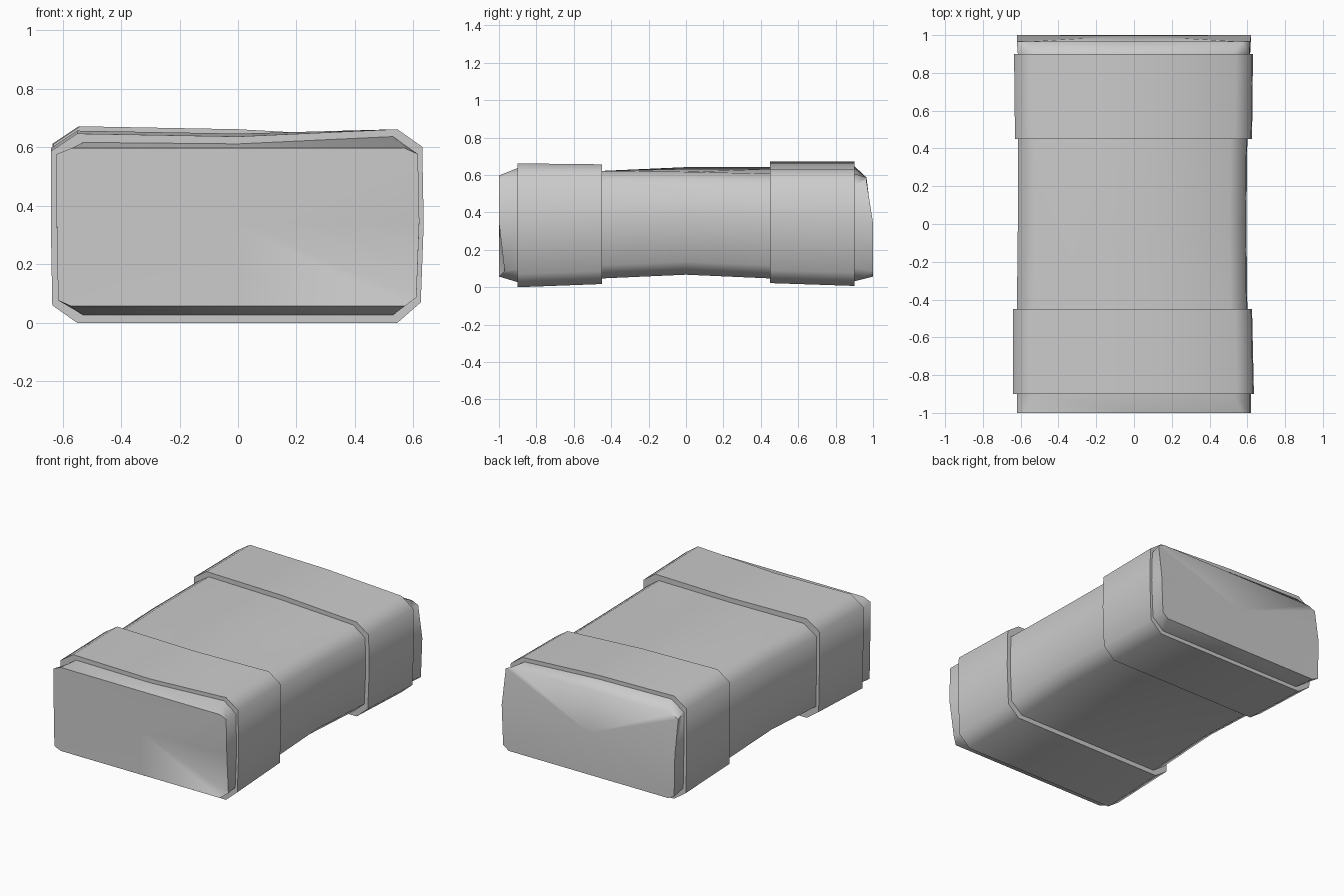
import bpy, bmesh

if "Cube" in bpy.data.objects:
    bpy.data.objects.remove(bpy.data.objects["Cube"])


def section(y, tops, zb, xl, xr, bulge=0.01, ch=0.09, cv=0.06):
    """Chamfered rectangle in the xz plane; tops = left, middle, right height."""
    tl, tm, tr = tops
    zm = (zb + tm) / 2 + 0.02
    pts = [(xl + ch, zb), (0, zb), (xr - ch, zb), (xr - bulge, zb + cv + 0.01),
           (xr, zm), (xr - 0.005, tr - cv), (xr - ch, tr), (0, tm), (xl + ch, tl),
           (xl, tl - cv), (xl, zm), (xl + 0.005, zb + cv)]
    return [(x, y, z) for x, z in pts]


def loft(name, rings, capped=False, closed=False):
    bm = bmesh.new()
    loops = [[bm.verts.new(p) for p in r] for r in rings]
    pairs = list(zip(loops, loops[1:]))
    if closed:
        pairs.append((loops[-1], loops[0]))
    for a, b in pairs:
        n = len(a)
        for i in range(n):
            j = (i + 1) % n
            bm.faces.new((a[i], a[j], b[j], b[i]))
    if capped:
        # fan the end faces around their centres
        for loop in (loops[0], loops[-1]):
            n = len(loop)
            c = bm.verts.new([sum(v.co[k] for v in loop) / n for k in range(3)])
            c.co.y = (1 if c.co.y > 0 else -1) * 0.998
            for i in range(n):
                bm.faces.new((loop[i], loop[(i + 1) % n], c))
    bmesh.ops.recalc_face_normals(bm, faces=bm.faces)
    me = bpy.data.meshes.new(name)
    bm.to_mesh(me)
    bm.free()
    ob = bpy.data.objects.new(name, me)
    bpy.context.collection.objects.link(ob)
    bpy.ops.object.select_all(action='DESELECT')
    ob.select_set(True)
    bpy.context.view_layer.objects.active = ob
    bpy.ops.object.shade_smooth_by_angle(angle=1.06)
    return ob


# Block with slightly waisted middle and softened ends
front_end = section(-1.0, (0.60, 0.60, 0.60), 0.06, -0.62, 0.62, ch=0.05, cv=0.02)
x, y, z = front_end[3]
front_end[3] = (x, -0.97, z)
back_end = section(1.0, (0.59, 0.59, 0.59), 0.06, -0.62, 0.62, ch=0.05, cv=0.02)
for i in (5, 6, 7, 8, 9):
    x, y, z = back_end[i]
    back_end[i] = (x, 0.965, z)
block_rings = [
    front_end,
    section(-0.9, (0.62, 0.615, 0.64), 0.03, -0.62, 0.62),
    section(-0.45, (0.625, 0.62, 0.625), 0.05, -0.62, 0.60),
    section(0.0, (0.645, 0.635, 0.62), 0.07, -0.615, 0.595),
    section(0.45, (0.645, 0.635, 0.61), 0.05, -0.615, 0.60),
    section(0.9, (0.65, 0.64, 0.61), 0.035, -0.615, 0.615),
    back_end,
]
loft("block", block_rings, capped=True)

# Raised wrapping bands, seated on the block
loft("front_band", [
    block_rings[1],
    section(-0.9, (0.65, 0.64, 0.665), 0.003, -0.64, 0.635),
    section(-0.45, (0.66, 0.65, 0.66), 0.02, -0.64, 0.625),
    block_rings[2],
])
loft("back_band", [
    block_rings[4],
    section(0.45, (0.675, 0.665, 0.635), 0.025, -0.63, 0.625),
    section(0.9, (0.675, 0.665, 0.635), 0.01, -0.635, 0.63),
    block_rings[5],
])

# Stand the lowest point on the ground
low = min(v.co.z for o in bpy.data.objects for v in o.data.vertices)
for o in bpy.data.objects:
    o.location.z -= low
